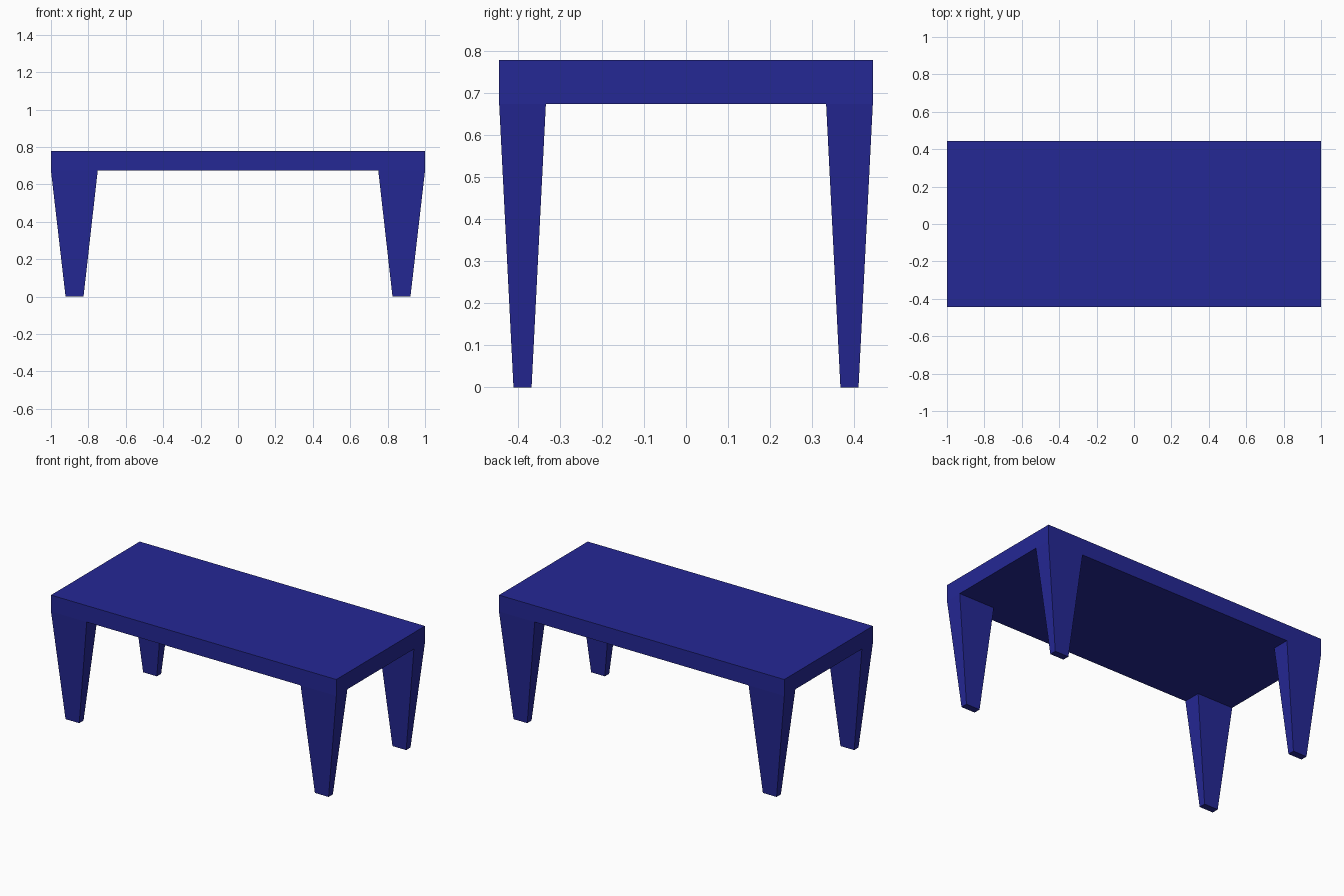
import bpy

if "Cube" in bpy.data.objects:
    bpy.data.objects.remove(bpy.data.objects["Cube"])

W, D = 1.0, 0.444            # half width and half depth of the top
UNDER, TOP = 0.674, 0.778    # underside and upper surface heights

blue = bpy.data.materials.new("blue_paint")
blue.diffuse_color = (0.018, 0.021, 0.30, 1)
blue.use_nodes = True
blue.node_tree.nodes["Principled BSDF"].inputs["Base Color"].default_value = blue.diffuse_color


def frustum(name, low, high):
    """Box or tapered box between two rectangles (x0, x1, y0, y1, z)."""
    verts = []
    for x0, x1, y0, y1, z in (low, high):
        verts += [(x0, y0, z), (x1, y0, z), (x1, y1, z), (x0, y1, z)]
    faces = [(3, 2, 1, 0), (4, 5, 6, 7)]
    faces += [(i, (i + 1) % 4, (i + 1) % 4 + 4, i + 4) for i in range(4)]
    mesh = bpy.data.meshes.new(name)
    mesh.from_pydata(verts, [], faces)
    mesh.materials.append(blue)
    obj = bpy.data.objects.new(name, mesh)
    bpy.context.collection.objects.link(obj)
    return obj


# Flat slab top
frustum("table_top", (-W, W, -D, D, UNDER), (-W, W, -D, D, TOP))

# Tapered leg flush with the slab corner, mirrored to all four corners
legs = frustum("legs",
               (0.826, 0.922, 0.367, 0.410, 0.0),
               (0.75, W, 0.333, D, UNDER))
mirror = legs.modifiers.new("four_corners", 'MIRROR')
mirror.use_axis = (True, True, False)
